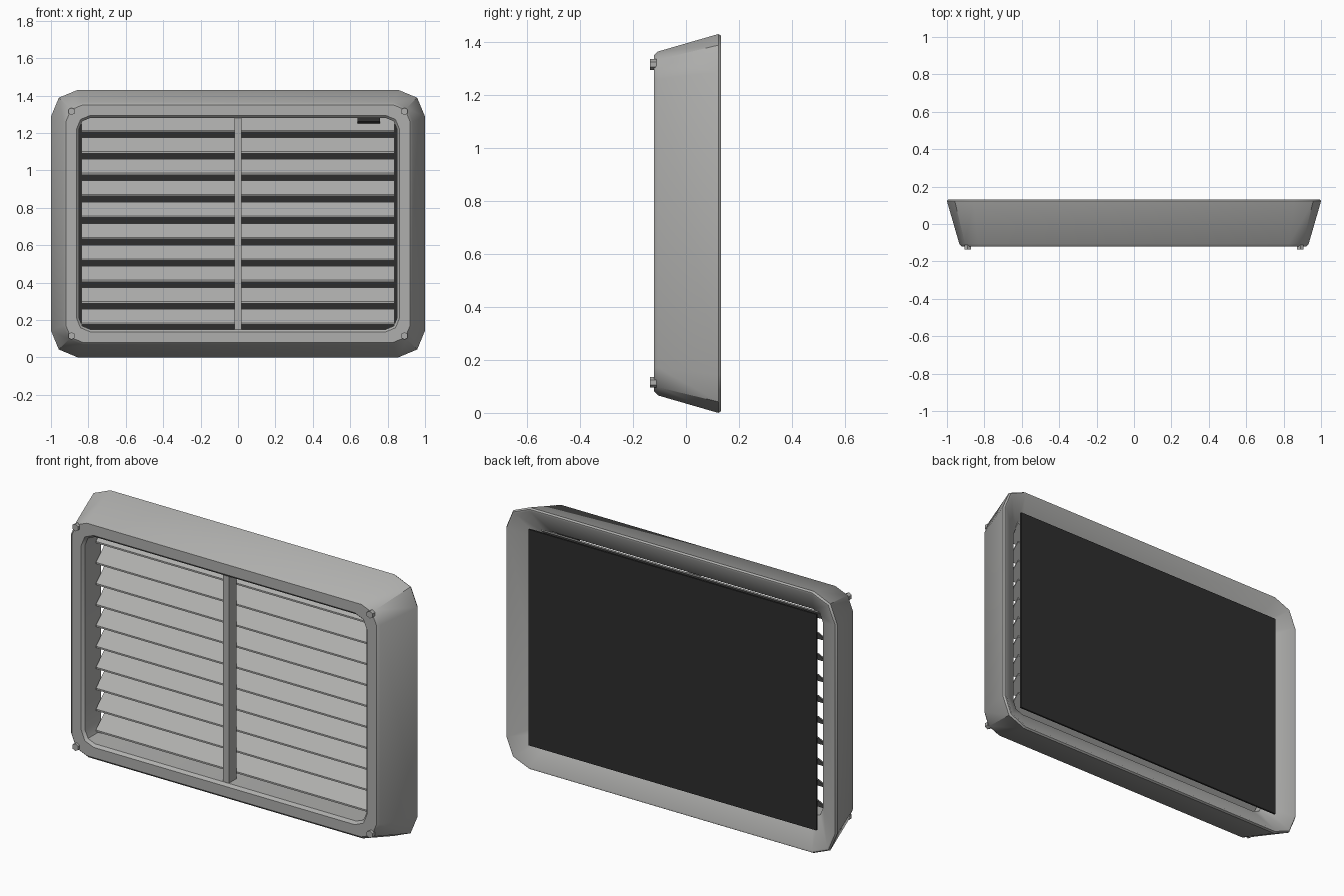
import bpy, bmesh, math

if "Cube" in bpy.data.objects:
    bpy.data.objects.remove(bpy.data.objects["Cube"])

H = 1.43  # overall height

def material(name, c):
    m = bpy.data.materials.new(name)
    m.diffuse_color = (c[0], c[1], c[2], 1)
    m.use_nodes = True
    m.node_tree.nodes["Principled BSDF"].inputs["Base Color"].default_value = m.diffuse_color
    return m

METAL = material("grey metal", (0.43, 0.43, 0.42))
DARK = material("dark backing", (0.027, 0.027, 0.027))

def finish(name, bm, mat, smooth=False):
    bmesh.ops.recalc_face_normals(bm, faces=bm.faces)
    me = bpy.data.meshes.new(name)
    bm.to_mesh(me)
    bm.free()
    me.materials.append(mat)
    ob = bpy.data.objects.new(name, me)
    bpy.context.collection.objects.link(ob)
    if smooth:
        bpy.context.view_layer.objects.active = ob
        ob.select_set(True)
        bpy.ops.object.shade_smooth_by_angle(angle=math.radians(40))
        ob.select_set(False)
    return ob

def box(name, x0, x1, y0, y1, z0, z1, mat):
    bm = bmesh.new()
    bmesh.ops.create_cube(bm, size=1)
    for v in bm.verts:
        v.co = (x0 + (v.co.x + .5) * (x1 - x0),
                y0 + (v.co.y + .5) * (y1 - y0),
                z0 + (v.co.z + .5) * (z1 - z0))
    return finish(name, bm, mat)

def prism(name, profile, x0, x1, mat):
    """Extrude a (y, z) profile along x."""
    bm = bmesh.new()
    face = bm.faces.new([bm.verts.new((x0, y, z)) for y, z in profile])
    out = bmesh.ops.extrude_face_region(bm, geom=[face])["geom"]
    for v in out:
        if isinstance(v, bmesh.types.BMVert):
            v.co.x = x1
    return finish(name, bm, mat)

def rounded_ring(bm, inset, y, r, seg=2):
    hx, hz = 1 - inset, H / 2 - inset
    ring = []
    for k, (sx, sz) in enumerate(((1, 1), (-1, 1), (-1, -1), (1, -1))):
        for i in range(seg + 1):
            a = math.pi / 2 * (k + i / seg)
            ring.append(bm.verts.new((sx * (hx - r) + r * math.cos(a), y,
                                      H / 2 + sz * (hz - r) + r * math.sin(a))))
    return ring

# Frame: closed section swept round the opening (inset, y, corner radius)
SECTION = [(0, .122, .143), (.066, -.106, .105), (.08, -.12, .09),
           (.136, -.12, .075), (.15, -.106, .06), (.15, .03, .06),
           (.016, .132, .13), (.006, .132, .14)]
bm = bmesh.new()
rings = [rounded_ring(bm, *s) for s in SECTION]
for a, b in zip(rings, rings[1:] + rings[:1]):
    for i in range(len(a)):
        j = (i + 1) % len(a)
        bm.faces.new((a[i], a[j], b[j], b[i]))
finish("frame", bm, METAL, True)

# Backing panel
box("back_panel", -.87, .87, .108, .118, .125, 1.305, DARK)

# Slanted slats, front edge low
for i in range(10):
    z = 1.205 - i * .1145
    prism(f"slat_{i + 1}", [(-.03, z), (-.03, z + .009), (.052, z + .084), (.052, z + .075)],
          -.838, .838, METAL)

# Centre bar
box("centre_bar", -.018, .018, -.105, -.04, .145, 1.285, METAL)

# Small dark latch tab under the top edge
prism("latch_tab", [(.0, 1.262), (.012, 1.25), (.03, 1.275), (.02, 1.285)], .64, .76, DARK)

# Hexagonal corner bolts
for sx in (-1, 1):
    for z in (.115, H - .115):
        bm = bmesh.new()
        ring = [bm.verts.new((sx * .89 + .02 * math.cos(math.pi * (k + .5) / 3), -.112,
                              z + .02 * math.sin(math.pi * (k + .5) / 3))) for k in range(6)]
        face = bm.faces.new(ring)
        out = bmesh.ops.extrude_face_region(bm, geom=[face])["geom"]
        for v in out:
            if isinstance(v, bmesh.types.BMVert):
                v.co.y = -.135
        finish("corner_bolt", bm, METAL)
